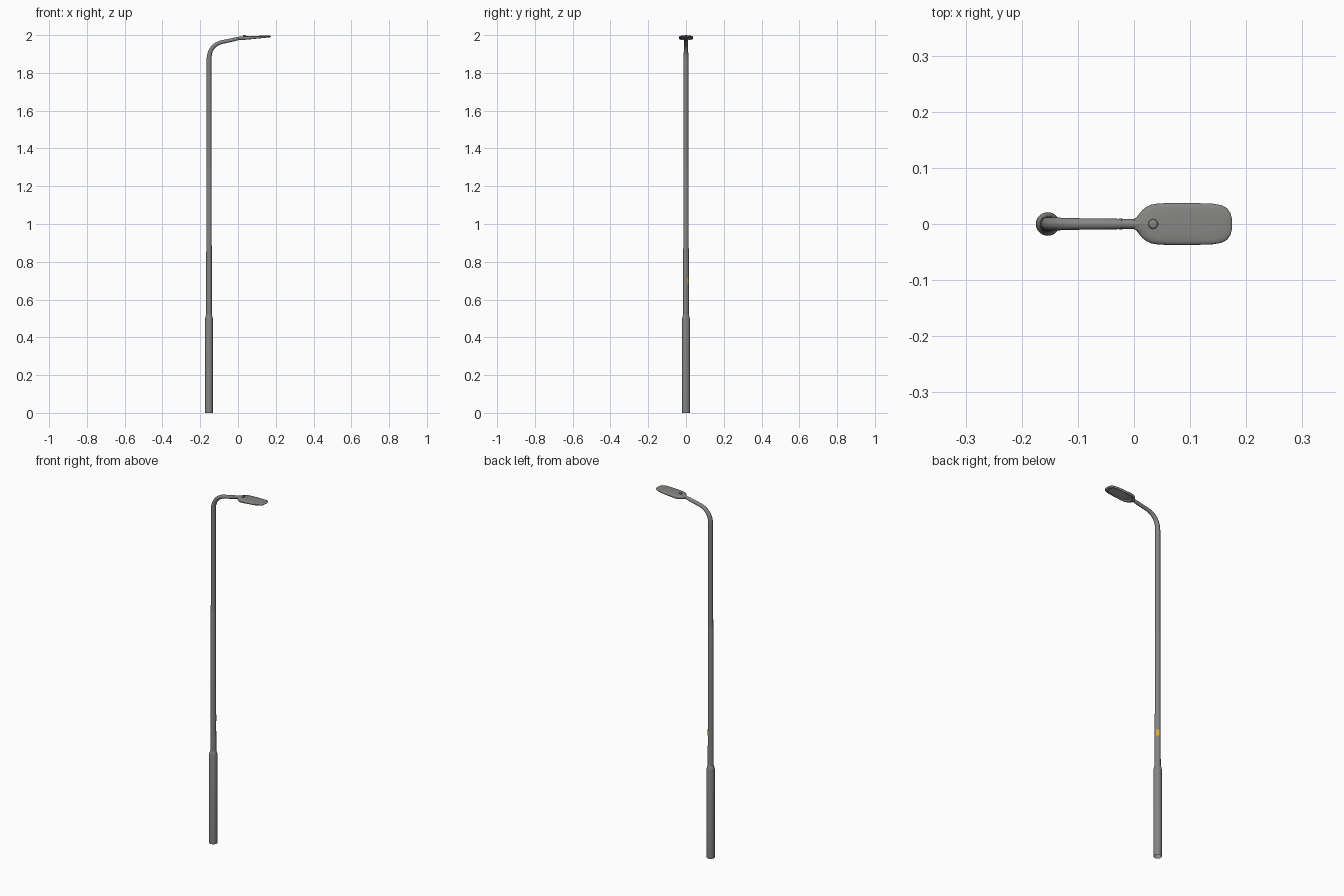
import bpy, bmesh, math
from mathutils import Vector

if "Cube" in bpy.data.objects:
    bpy.data.objects.remove(bpy.data.objects["Cube"])

PX = -0.1535   # pole axis


def mat(name, c):
    m = bpy.data.materials.new(name)
    m.diffuse_color = (*c, 1)
    m.use_nodes = True
    m.node_tree.nodes["Principled BSDF"].inputs["Base Color"].default_value = m.diffuse_color
    return m


STEEL = mat("grey steel", (0.235, 0.235, 0.23))
LENS = mat("lamp glass", (0.42, 0.42, 0.42))
YELLOW = mat("warning yellow", (0.75, 0.42, 0.02))


def finish(name, bm, mats, angle=35):
    bmesh.ops.recalc_face_normals(bm, faces=bm.faces)
    me = bpy.data.meshes.new(name)
    bm.to_mesh(me)
    bm.free()
    for m in mats:
        me.materials.append(m)
    ob = bpy.data.objects.new(name, me)
    bpy.context.collection.objects.link(ob)
    bpy.context.view_layer.objects.active = ob
    ob.select_set(True)
    bpy.ops.object.shade_smooth_by_angle(angle=math.radians(angle))
    ob.select_set(False)
    return ob


def loft(bm, rings, caps=True):
    vs = [[bm.verts.new(p) for p in r] for r in rings]
    n = len(vs[0])
    for a, b in zip(vs, vs[1:]):
        for i in range(n):
            j = (i + 1) % n
            bm.faces.new((a[i], a[j], b[j], b[i]))
    if caps:
        bm.faces.new(vs[0])
        bm.faces.new(vs[-1])


def tube(name, pts, material, n=28, caps=True):
    """Sweep a circle along (x, z, radius) points in the xz plane."""
    rings = []
    for i, (x, z, r) in enumerate(pts):
        a, b = pts[max(i - 1, 0)], pts[min(i + 1, len(pts) - 1)]
        t = Vector((b[0] - a[0], 0, b[1] - a[1])).normalized()
        side = Vector((t.z, 0, -t.x))
        rings.append([Vector((x, 0, z)) + side * (r * math.cos(k * math.tau / n))
                      + Vector((0, r * math.sin(k * math.tau / n), 0)) for k in range(n)])
    bm = bmesh.new()
    loft(bm, rings, caps)
    return finish(name, bm, [material])


def wrapped_plate(name, mid, half, z0, z1, r0, r1, material, steps=8):
    """Thin curved plate wrapped on the pole."""
    bm = bmesh.new()
    rings = []
    for i in range(steps + 1):
        a = math.radians(mid + half * (-1 + 2 * i / steps))
        rings.append([(PX + r * math.cos(a), r * math.sin(a), z)
                      for r, z in ((r0, z0), (r1, z0), (r1, z1), (r0, z1))])
    loft(bm, rings)
    return finish(name, bm, [material])


# Pole: wide open-ended base with shoulder, then tapering shaft
tube("pole_base", [(PX, 0, 0.0208), (PX, 0.006, 0.021), (PX, 0.498, 0.021),
                   (PX, 0.508, 0.0188), (PX, 0.52, 0.0152)], STEEL, caps=False)
tube("pole_shaft", [(PX, 0.51, 0.0152), (PX, 1.298, 0.0138), (PX, 1.302, 0.0132)], STEEL)

# Upper pole bending over into the arm
path = [(PX, 1.3, 0.0131), (PX, 1.6, 0.0129)]
p0, p1, p2 = Vector((PX, 1.868)), Vector((PX, 1.946)), Vector((-0.085, 1.963))
for i in range(15):
    t = i / 14
    p = p0 * (1 - t) ** 2 + p1 * 2 * t * (1 - t) + p2 * t * t
    path.append((p.x, p.y, 0.0127 - 0.0027 * t))
path += [(-0.025, 1.976, 0.0093)]
tube("bent_arm", path, STEEL)
tube("arm_collar", [(-0.026, 1.9757, 0.0099), (-0.021, 1.977, 0.0099)], STEEL)
tube("lamp_neck", [(-0.022, 1.9765, 0.0088), (0.0, 1.982, 0.0088),
                   (0.02, 1.9845, 0.0082), (0.045, 1.9862, 0.005)], STEEL)

# Lamp head: plan outline, half widths along x, mirrored
half = [(-0.002, 0.0085), (0.004, 0.0115), (0.009, 0.018), (0.015, 0.025), (0.022, 0.0305),
        (0.031, 0.0345), (0.042, 0.0365), (0.06, 0.0373), (0.11, 0.0373), (0.14, 0.0362),
        (0.156, 0.0335), (0.166, 0.028), (0.172, 0.0195), (0.1745, 0.01)]
outline = half + [(x, -y) for x, y in reversed(half)]


def ring(scale, h, cx=0.09):
    """Outline scaled about the head centre, h above the tilted mid plane."""
    out = []
    for x, y in outline:
        X, Y = cx + (x - cx) * scale, y * scale
        thin = 1 - 0.55 * max(0, min(1, X / 0.175))
        out.append((X, Y, 1.984 + 0.058 * X + h * thin))
    return out


bm = bmesh.new()
loft(bm, [ring(0.80, -0.001), ring(0.82, -0.0125), ring(0.93, -0.0115), ring(0.985, -0.006),
          ring(1.0, 0.0), ring(0.985, 0.003), ring(0.93, 0.006), ring(0.8, 0.008),
          ring(0.5, 0.0092), ring(0.2, 0.0095)])
finish("lamp_head", bm, [STEEL], 50)

# Glass in the underside recess
bm = bmesh.new()
loft(bm, [ring(0.78, -0.004), ring(0.79, -0.0005)])
finish("lamp_glass", bm, [LENS])

# Light sensor cap on top of the head
tube("light_sensor", [(0.034, 1.988, 0.0088), (0.034, 1.9965, 0.0085), (0.034, 1.9985, 0.0078),
                      (0.034, 1.9996, 0.006), (0.034, 2.0, 0.003)], STEEL)

# Service door on the base
wrapped_plate("service_door", 180, 32, 0.17, 0.29, 0.019, 0.0215, STEEL)

# Warning sticker on the shaft
wrapped_plate("warning_sticker", 48, 32, 0.685, 0.718, 0.0142, 0.0156, YELLOW)
